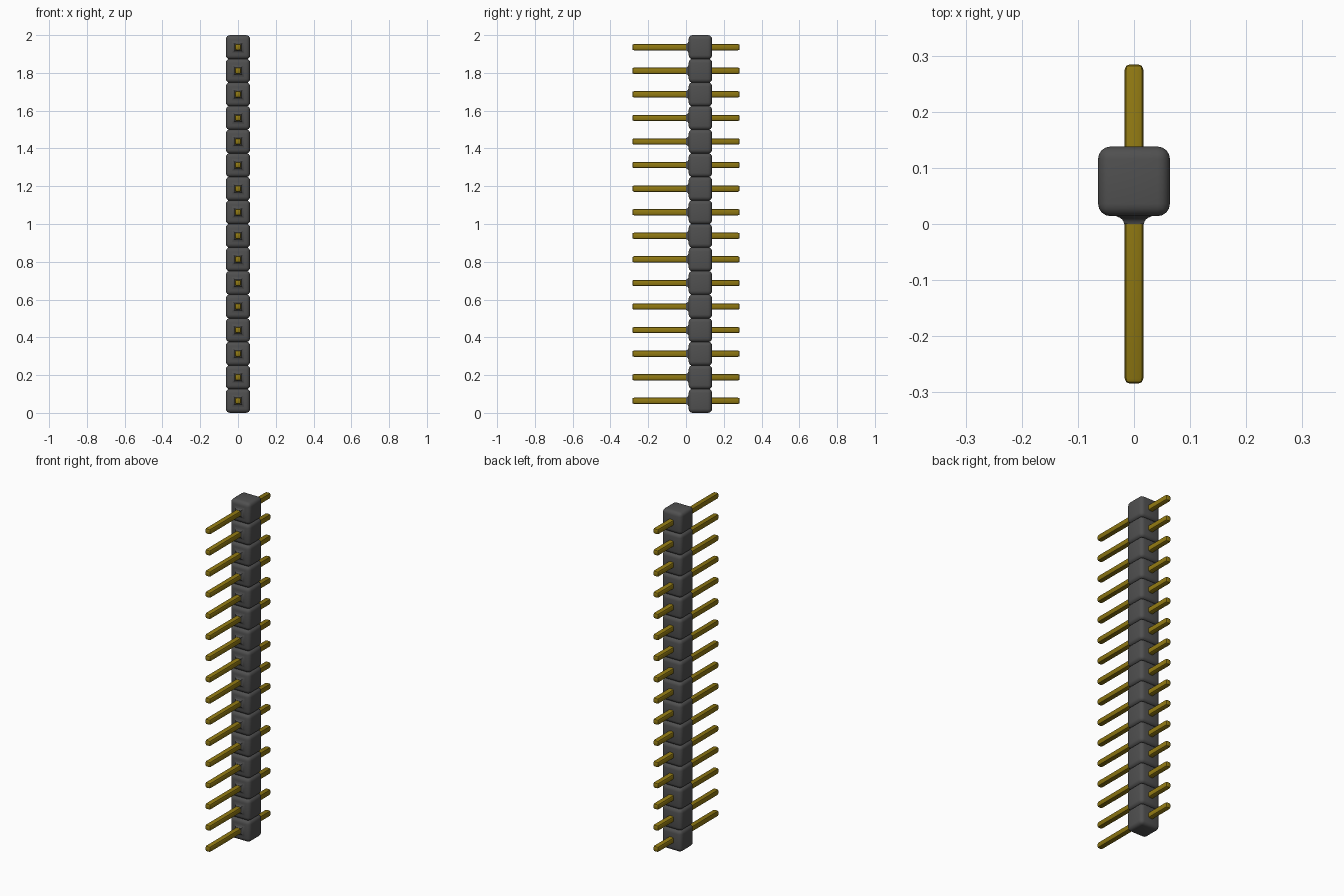
import bpy
import bmesh
import math
from mathutils import Matrix

if "Cube" in bpy.data.objects:
    bpy.data.objects.remove(bpy.data.objects["Cube"], do_unlink=True)

COUNT = 16
PITCH = 0.1248
HALF = 0.064


def material(name, rgb, metallic=0.0):
    mat = bpy.data.materials.new(name)
    mat.use_nodes = True
    mat.diffuse_color = (*rgb, 1)
    node = mat.node_tree.nodes["Principled BSDF"]
    node.inputs["Base Color"].default_value = (*rgb, 1)
    node.inputs["Roughness"].default_value = 0.5
    return mat


def rounded_box(bm, size, centre, radius, segments):
    geo = bmesh.ops.create_cube(
        bm, size=1, matrix=Matrix.Translation(centre) @ Matrix.Diagonal((*size, 1)))
    edges = list({e for v in geo["verts"] for e in v.link_edges})
    bmesh.ops.bevel(bm, geom=edges, offset=radius, segments=segments,
                    profile=0.5, affect='EDGES', clamp_overlap=True)


def square_loft(bm, sections):
    """Join square cross-sections (y, half width) along y and cap both ends."""
    rings = [[bm.verts.new((sx * h, y, sz * h))
              for sx, sz in ((-1, -1), (1, -1), (1, 1), (-1, 1))]
             for y, h in sections]
    for a, b in zip(rings, rings[1:]):
        for i in range(4):
            j = (i + 1) % 4
            bm.faces.new((a[i], a[j], b[j], b[i]))
    bm.faces.new(rings[0])
    bm.faces.new(rings[-1])


def finish(bm, name, mat, angle):
    bmesh.ops.recalc_face_normals(bm, faces=bm.faces)
    mesh = bpy.data.meshes.new(name)
    bm.to_mesh(mesh)
    bm.free()
    mesh.materials.append(mat)
    mesh.shade_smooth()
    mesh.set_sharp_from_angle(angle=math.radians(angle))
    return mesh


plastic = material("dark grey plastic", (0.08, 0.08, 0.08))
brass = material("gold metal", (0.28, 0.19, 0.006))

# Rounded housing block with a flared collar at the front
bm = bmesh.new()
rounded_box(bm, (2 * HALF, 0.124, 2 * HALF), (0, 0.076, 0), 0.022, 4)
square_loft(bm, [(0.0, 0.0175), (0.004, 0.0185), (0.008, 0.021),
                 (0.011, 0.025), (0.0145, 0.033), (0.02, 0.033)])
block_mesh = finish(bm, "housing_block", plastic, 40)

# Square pin with eased edges, running through the block
bm = bmesh.new()
rounded_box(bm, (0.033, 0.569, 0.033), (0, 0, 0), 0.009, 2)
pin_mesh = finish(bm, "pin", brass, 30)

# Repeat up the strip
for i in range(COUNT):
    z = HALF + i * PITCH
    for mesh, name in ((block_mesh, "housing_block"), (pin_mesh, "pin")):
        obj = bpy.data.objects.new(f"{name}_{i + 1:02d}", mesh)
        obj.location.z = z
        bpy.context.scene.collection.objects.link(obj)
